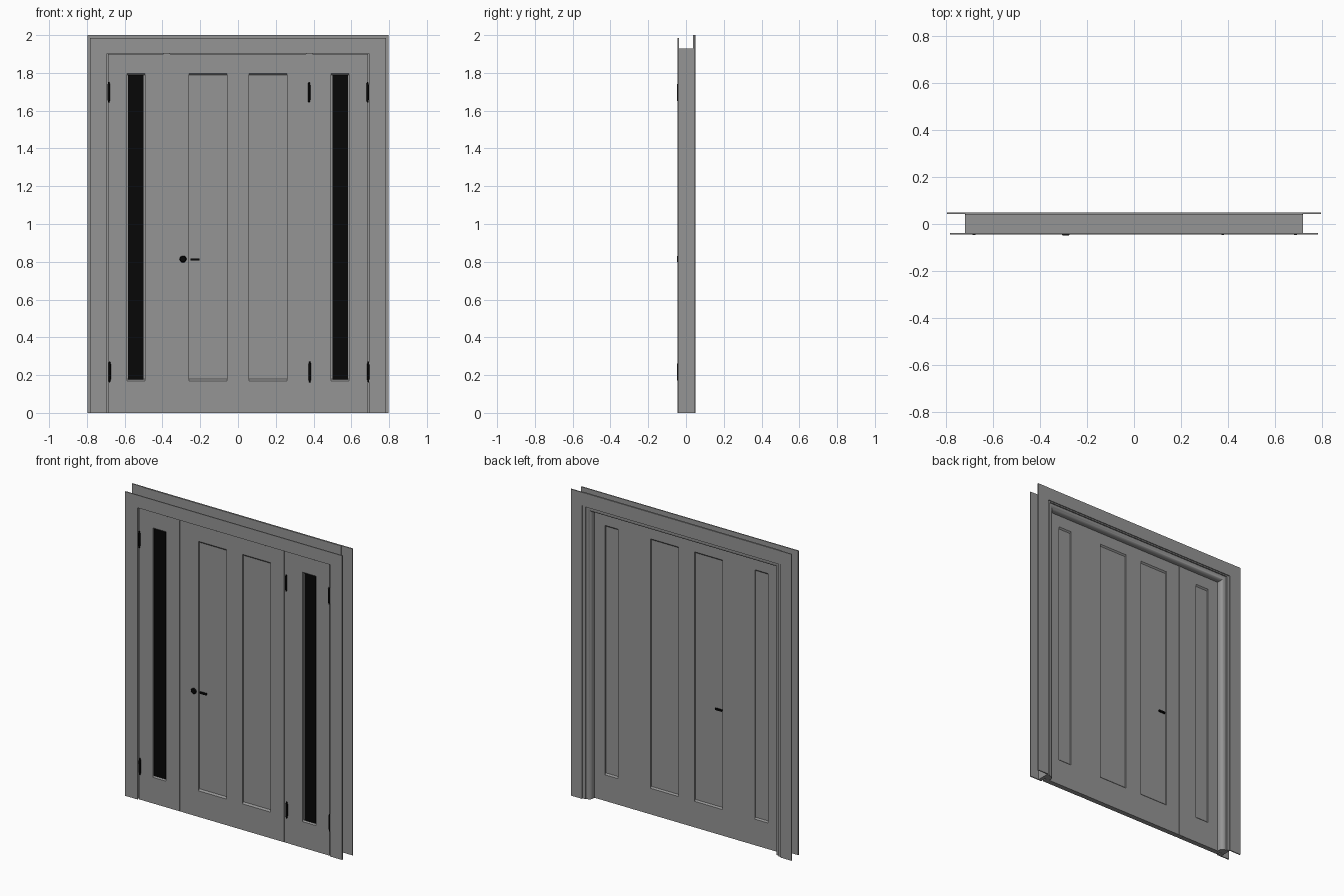
import bpy, bmesh, math

if "Cube" in bpy.data.objects:
    bpy.data.objects.remove(bpy.data.objects["Cube"])


def material(name, v):
    m = bpy.data.materials.new(name)
    m.diffuse_color = (v, v, v, 1)
    m.use_nodes = True
    m.node_tree.nodes["Principled BSDF"].inputs["Base Color"].default_value = m.diffuse_color
    return m


grey = material("dark_grey_paint", 0.3)
black = material("black", 0.002)


def finish(name, bm, mat):
    me = bpy.data.meshes.new(name)
    bmesh.ops.recalc_face_normals(bm, faces=bm.faces[:])
    bm.to_mesh(me)
    bm.free()
    ob = bpy.data.objects.new(name, me)
    bpy.context.collection.objects.link(ob)
    me.materials.append(mat)
    return ob


def box(name, x, y, z, mat=grey, chamfer=0, side=None):
    """Box from (min, max) ranges; side 'top'/'bottom' chamfers that edge pair."""
    bm = bmesh.new()
    bmesh.ops.create_cube(bm, size=1)
    for v in bm.verts:
        v.co = [r[0] + (c + 0.5) * (r[1] - r[0]) for c, r in zip(v.co, (x, y, z))]
    if chamfer:
        lim = z[1] if side == 'top' else z[0]
        edges = [e for e in bm.edges if all(abs(v.co.z - lim) < 1e-4 for v in e.verts)
                 and abs(e.verts[0].co.y - e.verts[1].co.y) < 1e-4]
        bmesh.ops.bevel(bm, geom=edges, offset=chamfer, segments=1, affect='EDGES')
    return finish(name, bm, mat)


def lathe(name, profile, loc, axis, mat, n=16):
    """Revolve (radius, height) points about the z or y axis."""
    bm = bmesh.new()
    rings = []
    for r, h in profile:
        ring = []
        for i in range(n):
            a = 2 * math.pi * i / n
            c, s = r * math.cos(a), r * math.sin(a)
            p = (c, s, h) if axis == 'z' else (c, h, s)
            ring.append(bm.verts.new([p[k] + loc[k] for k in range(3)]))
        rings.append(ring)
    for a, b in zip(rings, rings[1:]):
        for i in range(n):
            bm.faces.new((a[i], a[(i + 1) % n], b[(i + 1) % n], b[i]))
    bm.faces.new(rings[0])
    bm.faces.new(rings[-1])
    ob = finish(name, bm, mat)
    for p in ob.data.polygons:
        p.use_smooth = len(p.vertices) == 4
    return ob


def surround(name, profile, half, top):
    """Sweep an (inset, y) profile up one side, over the head and down."""
    bm = bmesh.new()
    secs = []
    for side, up in ((-1, 0), (-1, 1), (1, 1), (1, 0)):
        secs.append([bm.verts.new((side * (half - d), y, (top - d) * up)) for d, y in profile])
    n = len(profile)
    for a, b in zip(secs, secs[1:]):
        for i in range(n):
            bm.faces.new((a[i], a[(i + 1) % n], b[(i + 1) % n], b[i]))
    bm.faces.new(secs[0])
    bm.faces.new(secs[-1])
    ob = finish(name, bm, grey)
    bpy.ops.object.select_all(action='DESELECT')
    ob.select_set(True)
    bpy.context.view_layer.objects.active = ob
    bpy.ops.object.shade_smooth_by_angle(angle=math.radians(35))
    return ob


def casing(name, y, head_y, inner, outer, low, top):
    for s, side in ((-1, "left"), (1, "right")):
        box(f"{name}_{side}", sorted((s * inner, s * outer)), y, (0, top))
    box(f"{name}_head", (-inner, inner), head_y, (low, top))


# Frame: flat casings, jamb, and a rounded stop behind the doors
casing("front_casing", (-0.045, -0.038), (-0.045, -0.038), 0.694, 0.783, 1.903, 1.985)
casing("back_casing", (0.043, 0.05), (0.038, 0.049), 0.717, 0.797, 1.915, 2.0)
surround("jamb", [(0, -0.04), (0, 0.043), (0.023, 0.043), (0.023, -0.04)], 0.72, 1.93)
arc = [(0.03 + 0.026 * math.sin(t * math.pi / 12), 0.009 + 0.026 * math.cos(t * math.pi / 12))
       for t in range(7)]
surround("door_stop", [(0.02, -0.006), (0.02, 0.035)] + arc + [(0.056, -0.006)], 0.72, 1.93)

F, B, TOP, LO, HI = -0.038, -0.005, 1.899, 0.17, 1.795
D, PANEL = (F, B), (-0.028, -0.014)


def stiles_and_rails(name, xs):
    """Door frame from outer and inner stile positions."""
    a, b, c, d = xs
    box(name + "_stile_left", (a, b), D, (0, TOP))
    box(name + "_stile_right", (c, d), D, (0, TOP))
    box(name + "_bottom_rail", (b, c), D, (0, LO + 0.01), chamfer=0.01, side='top')
    box(name + "_top_rail", (b, c), D, (HI - 0.007, TOP), chamfer=0.01, side='bottom')


# Main door with centre stile and two recessed panels
stiles_and_rails("main_door", (-0.36, -0.26, 0.26, 0.36))
box("main_door_centre_stile", (-0.058, 0.058), D, (LO, HI + 0.003))
for s, side in ((-1, "left"), (1, "right")):
    box("main_door_panel_" + side, sorted((s * 0.05, s * 0.262)), PANEL, (LO - 0.01, HI + 0.005))
    # Mullion, sidelight frame, dark glass and backing panel
    box("mullion_" + side, sorted((s * 0.3605, s * 0.3935)), (F + 0.001, B + 0.001), (0, TOP + 0.01))
    stiles_and_rails("sidelight_" + side, sorted(s * v for v in (0.394, 0.493, 0.588, 0.688)))
    box("sidelight_panel_" + side, sorted((s * 0.49, s * 0.59)), PANEL, (LO - 0.01, HI + 0.005))
    box("sidelight_glass_" + side, sorted((s * 0.5, s * 0.583)), (-0.031, -0.026), (0.178, HI - 0.005), black)

# Hinges with tapered tips
tip = [(0.003, -0.055), (0.0065, -0.04), (0.0065, 0.04), (0.003, 0.055)]
for x in (-0.684, 0.376, 0.686):
    for z, level, dx in ((0.217, "lower", 0.004), (1.697, "upper", 0)):
        lathe(f"hinge_{level}", tip, (x + dx, -0.041, z), 'z', black, 12)

# Round lock and lever bars on both faces
lathe("lock_knob", [(0.018, -0.032), (0.018, -0.044), (0.014, -0.048)], (-0.291, 0, 0.814), 'y', black, 24)
box("front_lever", (-0.252, -0.205), (-0.038, -0.027), (0.806, 0.817), black)
box("back_lever", (-0.252, -0.205), (-0.015, -0.004), (0.806, 0.817), black)
